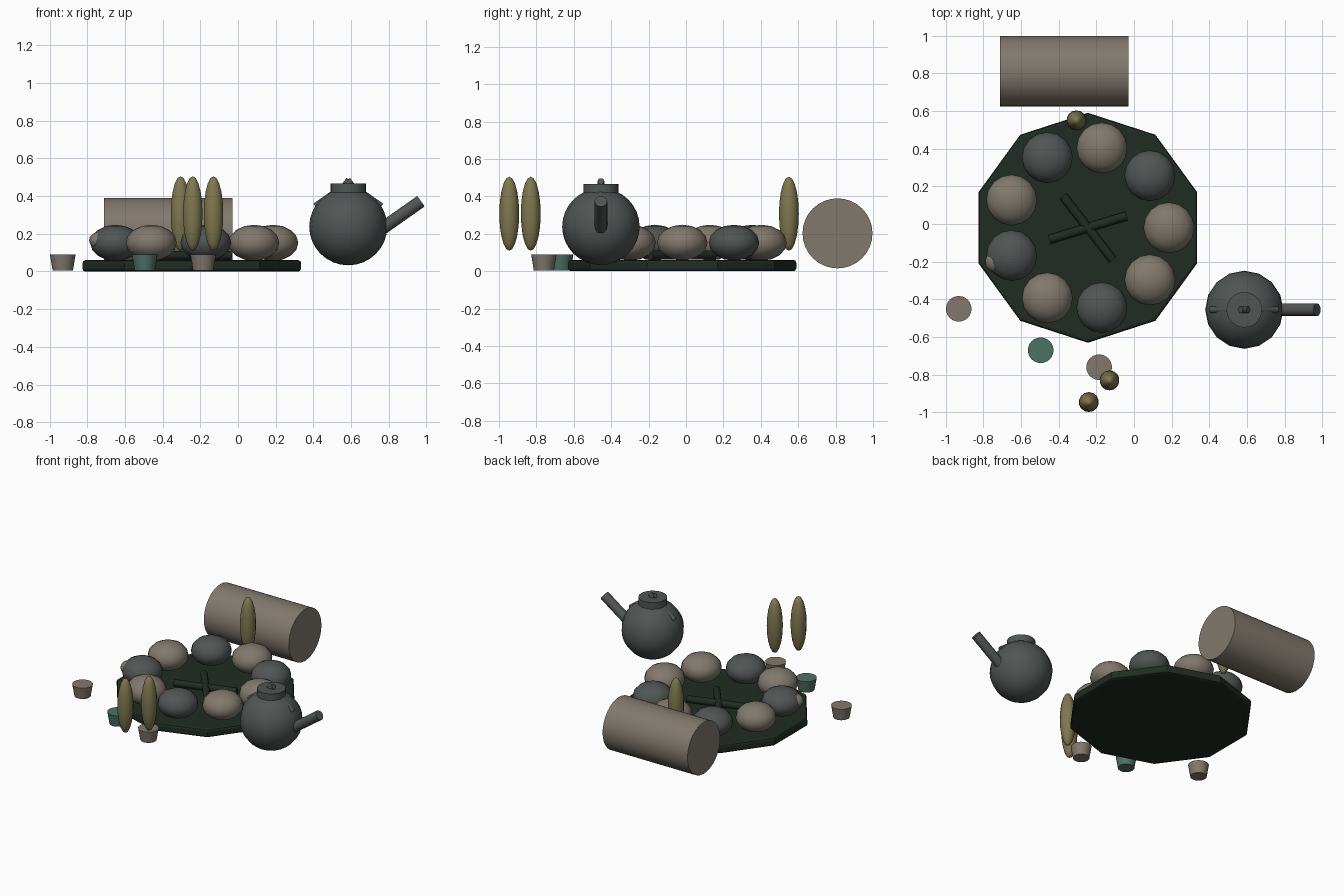
import bpy
import math
from mathutils import Vector

cube = bpy.data.objects.get("Cube")
if cube:
    bpy.data.objects.remove(cube, do_unlink=True)


def material(name, rgb):
    m = bpy.data.materials.new(name)
    m.use_nodes = True
    m.diffuse_color = (*rgb, 1)
    m.node_tree.nodes["Principled BSDF"].inputs["Base Color"].default_value = (*rgb, 1)
    return m


TAN = material("warm stone", (0.22, 0.19, 0.155))
GREY = material("slate grey", (0.08, 0.092, 0.09))
TEAL = material("teal glaze", (0.075, 0.165, 0.13))
GREEN = material("dark green", (0.014, 0.025, 0.016))
OLIVE = material("olive yellow", (0.21, 0.185, 0.08))


def finish(name, mat, smooth=True):
    ob = bpy.context.object
    ob.name = name
    ob.data.materials.append(mat)
    if smooth:
        bpy.ops.object.shade_smooth_by_angle(angle=math.radians(40))
    return ob


def ellipsoid(name, mat, loc, radius, height, segments=16, rings=10):
    bpy.ops.mesh.primitive_uv_sphere_add(segments=segments, ring_count=rings, location=loc)
    bpy.context.object.scale = (radius, radius, height)
    bpy.ops.object.transform_apply(location=False, rotation=False, scale=True)
    return finish(name, mat)


def rod(name, mat, start, end, radius, sides=12):
    a, b = Vector(start), Vector(end)
    bpy.ops.mesh.primitive_cylinder_add(vertices=sides, radius=radius, depth=(b - a).length,
                                        location=(a + b) / 2)
    bpy.context.object.rotation_euler = (b - a).to_track_quat("Z", "Y").to_euler()
    return finish(name, mat)


# Ten-sided tray with a softened rim
CX, CY = -0.245, -0.02
bpy.ops.mesh.primitive_cylinder_add(vertices=10, radius=0.61, depth=0.06, location=(CX, CY, 0.03))
tray = finish("tray", GREEN, smooth=False)
bevel = tray.modifiers.new("rim", "BEVEL")
bevel.width = 0.015
bevel.segments = 2
bevel.limit_method = "ANGLE"
bevel.angle_limit = math.radians(60)

# Ring of alternating stones
for i in range(9):
    a = math.radians(40 * i)
    ellipsoid(f"stone_{i + 1}", GREY if i % 2 else TAN,
              (CX + 0.43 * math.cos(a), CY + 0.43 * math.sin(a), 0.152), 0.135, 0.096, 16, 8)
ellipsoid("stone_pebble", TAN, (-0.736, -0.2, 0.165), 0.054, 0.045)

# Crossed sticks in the middle of the tray
for i, angle in enumerate((17, -52)):
    d = Vector((math.cos(math.radians(angle)), math.sin(math.radians(angle)), 0)) * 0.215
    c = Vector((CX, CY, 0.085))
    rod(f"crossed_stick_{i + 1}", GREEN, c - d, c + d, 0.024)

# Pot with lid, spout and crossed handle bars
PX, PY = 0.585, -0.455
ellipsoid("pot_body", GREY, (PX, PY, 0.238), 0.207, 0.205, 16, 16)
rod("pot_lid", GREY, (PX, PY, 0.4), (PX, PY, 0.467), 0.094, 24)
rod("pot_spout", GREY, (0.725, PY, 0.2), (0.971, PY, 0.373), 0.034)
for side, name in ((-1, "right"), (1, "left")):
    rod(f"pot_handle_{name}", GREY, (PX + side * 0.175, PY, 0.345),
        (PX - side * 0.02, PY, 0.482), 0.018)

# Large roll lying behind the tray
rod("roll", TAN, (-0.71, 0.81, 0.202), (-0.03, 0.81, 0.202), 0.187, 32)

# Small tapered cups
for name, mat, x, y in (("right", TAN, -0.93, -0.45), ("middle", TEAL, -0.495, -0.67),
                        ("left", TAN, -0.185, -0.76)):
    bpy.ops.mesh.primitive_cone_add(vertices=24, radius1=0.054, radius2=0.068, depth=0.085,
                                    location=(x, y, 0.047))
    finish(f"cup_{name}", mat)

# Upright slender pods
for i, (x, y) in enumerate(((-0.305, 0.55), (-0.13, -0.83), (-0.24, -0.945))):
    ellipsoid(f"pod_{i + 1}", OLIVE, (x, y, 0.307), 0.053, 0.198, 14, 10)
